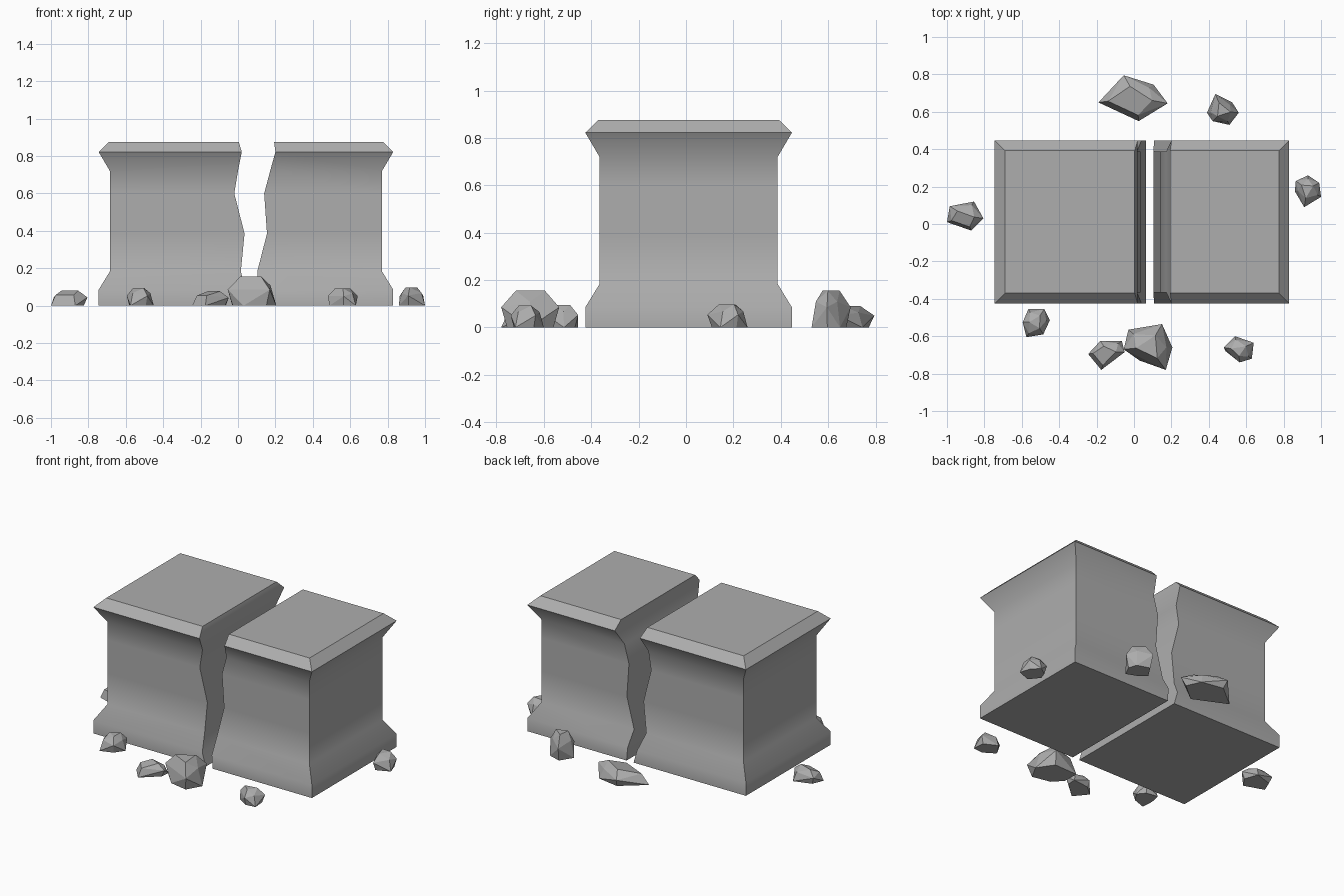
import bpy, bmesh

if "Cube" in bpy.data.objects:
    bpy.data.objects.remove(bpy.data.objects["Cube"])

stone = bpy.data.materials.new("grey_stone")
stone.diffuse_color = (0.42, 0.42, 0.42, 1)
stone.use_nodes = True
stone.node_tree.nodes["Principled BSDF"].inputs["Base Color"].default_value = stone.diffuse_color


def finish(name, bm, smooth):
    bmesh.ops.recalc_face_normals(bm, faces=bm.faces[:])
    me = bpy.data.meshes.new(name)
    bm.to_mesh(me)
    bm.free()
    me.materials.append(stone)
    ob = bpy.data.objects.new(name, me)
    bpy.context.collection.objects.link(ob)
    if smooth:
        bpy.ops.object.select_all(action='DESELECT')
        ob.select_set(True)
        bpy.context.view_layer.objects.active = ob
        bpy.ops.object.shade_smooth_by_angle(angle=0.65)
    return ob


# Plinth levels: height, inset of the outer faces, crack x on left and right half
LEVELS = [
    (0.0, 0.0, 0.065, 0.115),
    (0.085, 0.0, 0.04, 0.108),
    (0.183, 0.06, 0.015, 0.103),
    (0.385, 0.06, 0.035, 0.155),
    (0.60, 0.06, -0.02, 0.14),
    (0.72, 0.06, 0.0, 0.172),
    (0.822, 0.0, 0.02, 0.20),
    (0.876, 0.055, 0.004, 0.193),
]
Y0, Y1 = -0.425, 0.447


def half(name, outer, side, col):
    bm = bmesh.new()
    rings = []
    for lv in LEVELS:
        z, inset, crack = lv[0], lv[1], lv[col]
        xo = outer - side * inset
        ya, yb = Y0 + inset, Y1 - inset
        rings.append([bm.verts.new(p) for p in
                      ((xo, ya, z), (crack, ya, z), (crack, yb, z), (xo, yb, z))])
    for a, b in zip(rings, rings[1:]):
        for i in range(4):
            j = (i + 1) % 4
            bm.faces.new((a[i], a[j], b[j], b[i]))
    bm.faces.new(rings[0])
    bm.faces.new(rings[-1])
    finish(name, bm, True)


half("left_plinth_half", -0.745, -1, 2)
half("right_plinth_half", 0.83, 1, 3)


# Rubble: convex chunk from a plan outline, with a smaller foot and crown
def rock(name, h, outline):
    n = len(outline)
    cx = sum(p[0] for p in outline) / n
    cy = sum(p[1] for p in outline) / n
    pts = []
    for i, (x, y) in enumerate(outline):
        dx, dy = x - cx, y - cy
        pts.append((x, y, h * (0.0 if i % 2 == 0 else 0.55)))
        if i % 2:
            pts.append((cx + dx * 0.8, cy + dy * 0.8, 0))
            pts.append((cx + dx * 0.5, cy + dy * 0.5, h))
        else:
            pts.append((cx + dx * 0.75, cy + dy * 0.75, h * 0.7))
    bm = bmesh.new()
    for p in pts:
        bm.verts.new(p)
    res = bmesh.ops.convex_hull(bm, input=bm.verts[:])
    junk = [v for v in res["geom_interior"] if isinstance(v, bmesh.types.BMVert)]
    if junk:
        bmesh.ops.delete(bm, geom=junk, context='VERTS')
    bmesh.ops.dissolve_limit(bm, angle_limit=0.15, verts=bm.verts[:], edges=bm.edges[:])
    finish(name, bm, False)


rock("rubble_back_large", 0.09,
     [(-.19, .65), (-.055, .795), (.105, .745), (.18, .645), (.025, .55)])
rock("rubble_back_right", 0.155,
     [(.39, .595), (.435, .695), (.525, .65), (.56, .595), (.51, .53), (.42, .55)])
rock("rubble_left", 0.08,
     [(-1, .01), (-.985, .095), (-.855, .12), (-.805, .03), (-.87, -.035)])
rock("rubble_front_large", 0.155,
     [(.03, -.73), (-.055, -.67), (-.03, -.565), (.15, -.535), (.205, -.66), (.17, -.78)])
rock("rubble_front_flat", 0.077,
     [(-.245, -.695), (-.18, -.625), (-.065, -.625), (-.05, -.685), (-.175, -.78)])
rock("rubble_front_left", 0.095,
     [(-.565, -.455), (-.48, -.455), (-.45, -.515), (-.485, -.59), (-.575, -.605), (-.595, -.525)])
rock("rubble_front_right", 0.092,
     [(.49, -.68), (.48, -.66), (.54, -.60), (.64, -.635), (.63, -.72), (.565, -.74)])
rock("rubble_right", 0.097,
     [(.86, .175), (.865, .23), (.93, .26), (.99, .22), (1, .145), (.91, .09)])
